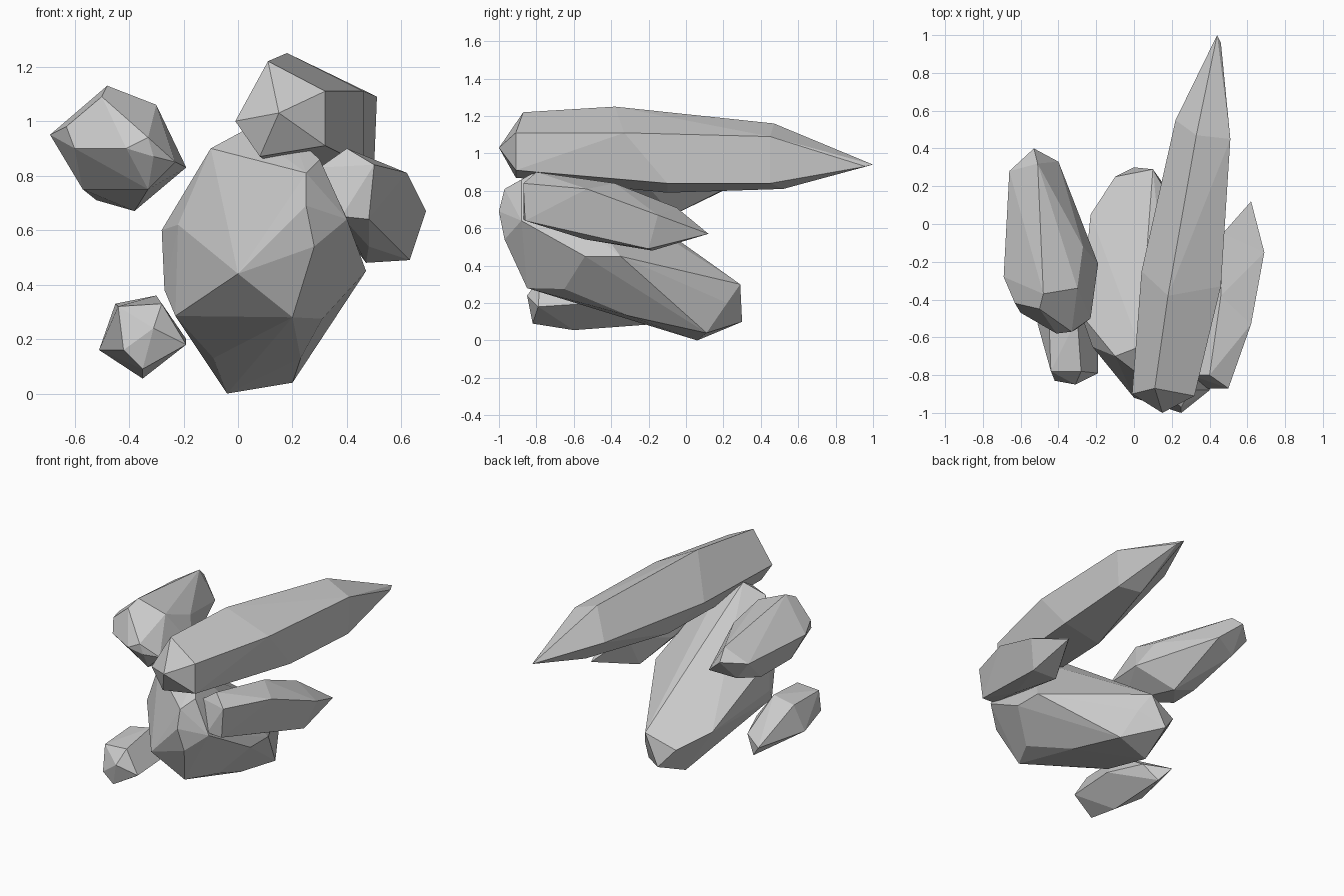
import bpy, bmesh, math


def crystal(name, *rings):
    """Flat-faceted crystal skinned over a few rings of corners, front to back."""
    bm = bmesh.new()
    for ring in rings:
        for p in ring:
            bm.verts.new(p)
    bmesh.ops.convex_hull(bm, input=bm.verts[:])
    loose = [v for v in bm.verts if not v.link_faces]
    bmesh.ops.delete(bm, geom=loose, context='VERTS')
    bmesh.ops.dissolve_limit(bm, angle_limit=math.radians(4),
                             verts=bm.verts[:], edges=bm.edges[:])
    bmesh.ops.recalc_face_normals(bm, faces=bm.faces[:])
    mesh = bpy.data.meshes.new(name)
    bm.to_mesh(mesh)
    bm.free()
    obj = bpy.data.objects.new(name, mesh)
    bpy.context.collection.objects.link(obj)
    return obj


# Long upper crystal: front point, three five-sided rings, back point
crystal("long_crystal",
        [(.15, -1, 1.03)],
        [(.11, -.87, 1.22), (.32, -.91, 1.11), (.32, -.91, .91),
         (.08, -.91, .87), (-.01, -.9, 1.0)],
        [(.18, -.38, 1.25), (.46, -.33, 1.11), (.46, -.1, .84),
         (.2, -.1, .79), (.04, -.25, .98)],
        [(.33, .47, 1.16), (.51, .45, 1.09), (.5, .45, .84),
         (.38, .52, .81), (.22, .55, .97)],
        [(.44, 1, .94), (.46, .96, .93)])

# Large central crystal leaning from upper front to lower back
crystal("central_crystal",
        [(.25, -1, .69), (.25, -.97, .81), (.3, -.88, .86), (.4, -.88, .64),
         (0, -.92, .44), (.28, -.97, .54), (.2, -.85, .28)],
        [(-.1, -.7, .9), (.03, -.65, .97), (.2, -.72, .95), (-.22, -.65, .62),
         (-.28, -.48, .6), (-.27, -.5, .38), (-.23, -.58, .285),
         (.31, -.65, .275), (.47, -.54, .45), (.47, -.35, .45)],
        [(-.09, -.35, .13), (.23, -.3, .13), (-.23, .05, .3),
         (-.04, .06, 0), (.2, .11, .04)],
        [(-.1, .25, .22), (0, .3, .1), (.1, .29, .3), (.15, .22, .2)])

# Medium crystal on the right
crystal("right_crystal",
        [(.4, -.8, .9), (.5, -.87, .84), (.48, -.86, .64),
         (.38, -.87, .65), (.3, -.8, .83)],
        [(.46, -.38, .84), (.62, -.53, .81), (.48, -.54, .54), (.38, -.4, .6)],
        [(.69, -.15, .67), (.63, -.2, .49), (.47, -.18, .48), (.47, -.05, .71)],
        [(.62, .12, .57)])

# Upper left crystal
crystal("upper_left_crystal",
        [(-.41, -.58, .9), (-.33, -.57, .94), (-.31, -.56, .87),
         (-.6, -.47, .9), (-.63, -.42, .98), (-.5, -.45, 1.09)],
        [(-.48, -.37, 1.13), (-.3, -.34, 1.06), (-.23, -.5, .85),
         (-.33, -.48, .75), (-.69, -.28, .95), (-.57, -.3, .75)],
        [(-.19, -.21, .83), (-.38, -.07, .67), (-.52, -.05, .71),
         (-.27, -.12, .98)],
        [(-.53, .4, .98), (-.4, .33, .87), (-.66, .28, .96), (-.51, .32, 1.05),
         (-.56, .26, .83)])

# Small lower left crystal
crystal("lower_left_crystal",
        [(-.42, -.83, .16), (-.31, -.85, .24), (-.19, -.79, .18),
         (-.35, -.82, .09), (-.44, -.78, .32), (-.28, -.78, .33)],
        [(-.51, -.53, .16), (-.45, -.5, .33), (-.3, -.5, .36),
         (-.19, -.48, .2), (-.35, -.6, .055)],
        [(-.43, -.15, .17), (-.36, -.2, .085), (-.28, -.25, .19)])
